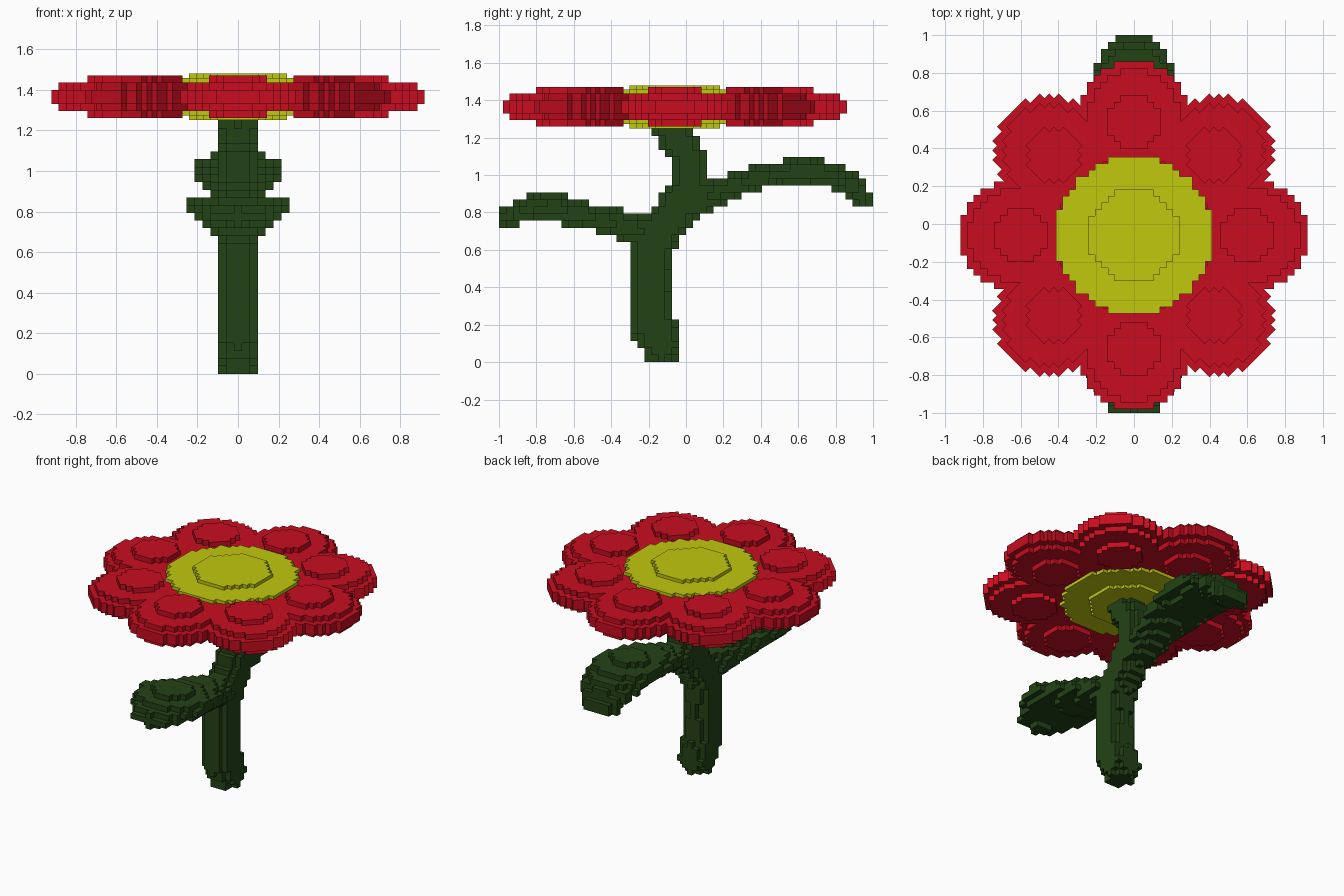
import bpy, math
from mathutils import Vector

if "Cube" in bpy.data.objects:
    bpy.data.objects.remove(bpy.data.objects["Cube"])


def material(name, rgb):
    m = bpy.data.materials.new(name)
    m.diffuse_color = (*rgb, 1)
    m.use_nodes = True
    m.node_tree.nodes["Principled BSDF"].inputs["Base Color"].default_value = m.diffuse_color
    return m


RED = material("petal_red", (0.58, 0.004, 0.014))
YELLOW = material("centre_yellow", (0.53, 0.58, 0.004))
GREEN = material("stem_green", (0.017, 0.055, 0.008))


def voxel_object(name, mat, inside, lo, count, size):
    """Fill a grid of blocks where inside(point) holds and skin the exposed sides."""
    cells = {(i, j, k)
             for i in range(count[0]) for j in range(count[1]) for k in range(count[2])
             if inside(*[lo[a] + (c + 0.5) * size[a] for a, c in enumerate((i, j, k))])}
    index, verts, faces = {}, [], []
    for cell in cells:
        for axis in range(3):
            u, v = (axis + 1) % 3, (axis + 2) % 3
            for side in (0, 1):
                near = list(cell)
                near[axis] += 2 * side - 1
                if tuple(near) in cells:
                    continue
                loop = []
                for du, dv in ((0, 0), (1, 0), (1, 1), (0, 1)):
                    p = list(cell)
                    p[axis] += side
                    p[u] += du
                    p[v] += dv
                    p = tuple(p)
                    if p not in index:
                        index[p] = len(verts)
                        verts.append([lo[a] + p[a] * size[a] for a in range(3)])
                    loop.append(index[p])
                faces.append(loop if side else loop[::-1])
    mesh = bpy.data.meshes.new(name)
    mesh.from_pydata(verts, [], faces)
    mesh.materials.append(mat)
    obj = bpy.data.objects.new(name, mesh)
    bpy.context.collection.objects.link(obj)
    return obj


def sweep(path):
    """Inside test for a path of (y, z, half thickness, half width in x)."""
    samples = []
    for a, b in zip(path, path[1:]):
        samples += [Vector(a).lerp(Vector(b), t / 8) for t in range(9)]

    def inside(x, y, z):
        return any(((y - s[0]) ** 2 + (z - s[1]) ** 2) / s[2] ** 2 + (x / s[3]) ** 2 < 1
                   for s in samples)
    return inside


FLOWER = Vector((0, -0.06, 1.365))

# Eight petals: flattened blocky ellipsoids around the centre
V = 0.0355


def petal(x, y, z):
    return ((x - 0.6) / 0.33) ** 2 + (y / 0.30) ** 2 + (z / 0.098) ** 2 < 1


for n in range(8):
    p = voxel_object(f"petal_{n + 1}", RED, petal,
                     (0.6 - 10 * V, -10 * V, -0.105), (20, 20, 6), (V, V, 0.035))
    p.location = FLOWER
    p.rotation_euler.z = n * math.pi / 4


# Two-tier flower centre, same above and below
def centre(x, y, z):
    return math.hypot(x, y) < (0.415 if abs(z) < 0.092 else 0.245)


c = voxel_object("flower_centre", YELLOW, centre,
                 (-0.414, -0.414, -0.115), (24, 24, 10), (0.0345, 0.0345, 0.023))
c.location = FLOWER

# Curved stem and two leaves on one block grid
stem = sweep([(-0.13, 0.09, 0.11, 0.11), (-0.19, 0.23, 0.125, 0.11), (-0.20, 0.45, 0.105, 0.11),
              (-0.17, 0.65, 0.115, 0.11), (-0.06, 0.80, 0.115, 0.11), (0.02, 0.95, 0.10, 0.11),
              (0.02, 1.08, 0.09, 0.11), (-0.04, 1.18, 0.10, 0.11), (-0.07, 1.25, 0.10, 0.11)])
back_leaf = sweep([(0.05, 0.86, 0.09, 0.11), (0.22, 0.93, 0.07, 0.13), (0.42, 1.00, 0.065, 0.19),
                   (0.64, 1.02, 0.075, 0.225), (0.78, 1.00, 0.07, 0.215),
                   (0.88, 0.95, 0.065, 0.19), (0.96, 0.87, 0.05, 0.14)])
front_leaf = sweep([(-0.20, 0.69, 0.085, 0.11), (-0.32, 0.73, 0.08, 0.14),
                    (-0.50, 0.775, 0.07, 0.20), (-0.70, 0.825, 0.08, 0.26),
                    (-0.84, 0.815, 0.075, 0.23), (-0.96, 0.775, 0.045, 0.14)])
for name, test in (("stem", stem), ("back_leaf", back_leaf), ("front_leaf", front_leaf)):
    voxel_object(name, GREEN, test, (-0.039 * 7.5, -1, 0), (15, 54, 34), (0.039, 2 / 54, 0.0378))
